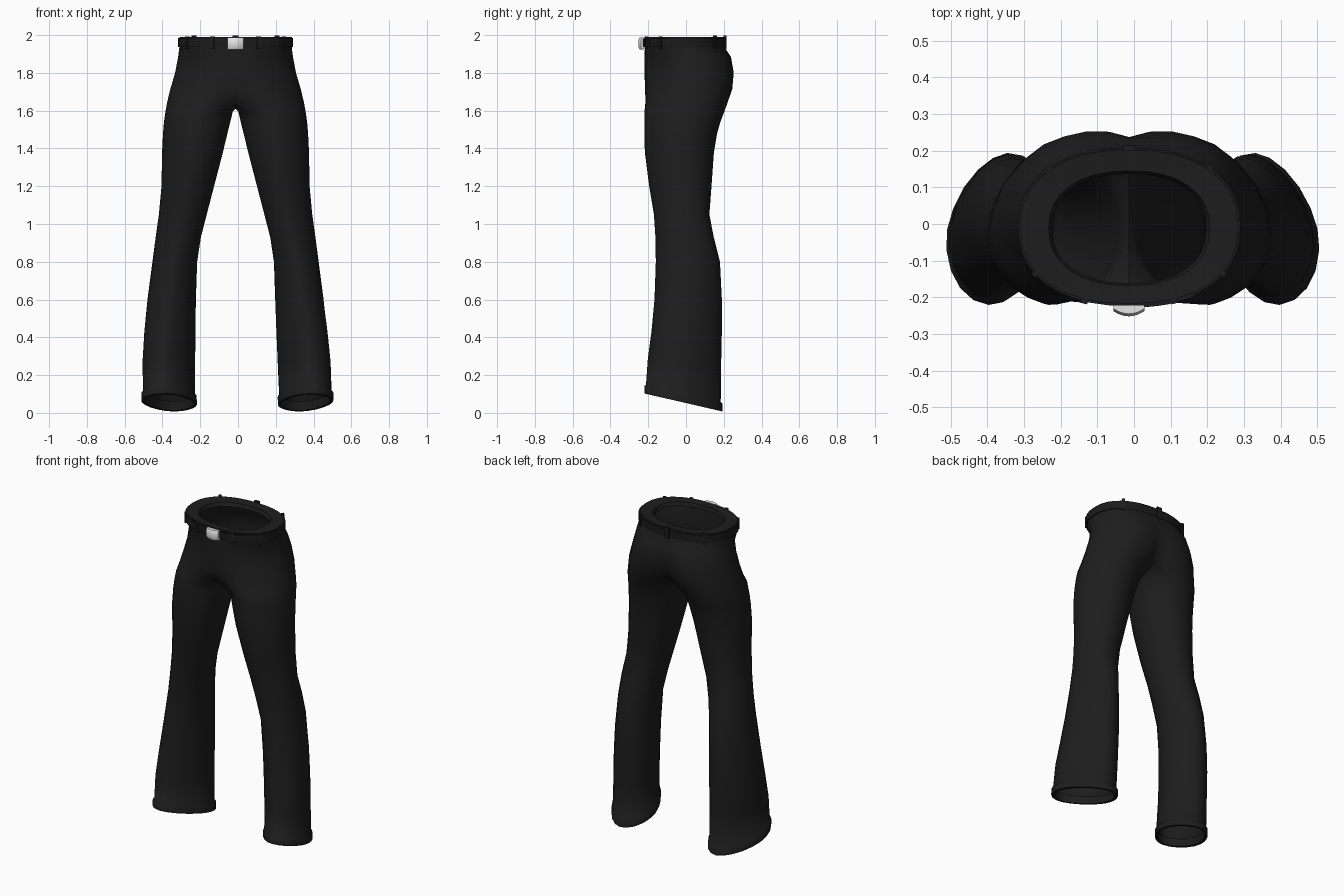
import bpy, bmesh, math

if "Cube" in bpy.data.objects:
    bpy.data.objects.remove(bpy.data.objects["Cube"])

def material(name, v):
    m = bpy.data.materials.new(name)
    m.diffuse_color = (v, v, v, 1)
    m.use_nodes = True
    m.node_tree.nodes["Principled BSDF"].inputs["Base Color"].default_value = m.diffuse_color
    return m

CLOTH = material("charcoal cloth", 0.0125)
BELT = material("black leather", 0.0105)
METAL = material("pale metal", 0.8)
N, M = 16, 7         # points on the outer arc, steps on the inner thigh

def finish(bm, name, mat, angle=40):
    me = bpy.data.meshes.new(name)
    bm.to_mesh(me)
    bm.free()
    ob = bpy.data.objects.new(name, me)
    bpy.context.collection.objects.link(ob)
    me.materials.append(mat)
    bpy.ops.object.select_all(action='DESELECT')
    ob.select_set(True)
    bpy.context.view_layer.objects.active = ob
    bpy.ops.object.shade_smooth_by_angle(angle=math.radians(angle))
    return ob

def spow(v, p):
    return math.copysign(abs(v) ** p, v)

def clamp(v):
    return min(1, max(0, v))

def shift(z):        # the hips sit slightly left of centre
    return -0.002 - 0.011 * clamp(z / 0.5)

# z, outer x, inner x (negative = halves overlap), front y, back y, hem tilt
ROWS = [
    (1.965, .210, -.210, -.162, .137, 0),
    (1.988, .220, -.220, -.168, .145, 0),
    (1.991, .298, -.298, -.218, .203, 0),
    (1.930, .298, -.298, -.218, .208, 0),
    (1.885, .304, -.200, -.220, .238, 0),
    (1.800, .320, -.140, -.220, .254, 0),
    (1.715, .345, -.100, -.217, .245, 0),
    (1.645, .362, -.060, -.215, .222, 0),
    (1.595, .371, .014, -.215, .203, 0),
    (1.540, .379, .027, -.215, .182, 0),
    (1.480, .384, .042, -.216, .165, 0),
    (1.380, .389, .066, -.213, .148, 0),
    (1.200, .392, .113, -.190, .135, 0),
    (1.050, .406, .152, -.165, .124, 0),
    (.930, .423, .183, -.157, .147, 0),
    (.800, .440, .203, -.155, .180, 0),
    (.600, .467, .210, -.162, .190, 0),
    (.430, .486, .214, -.178, .190, 0),
    (.270, .498, .218, -.197, .186, .4),
    (.100, .500, .222, -.212, .184, 1),
    (.092, .509, .214, -.221, .194, 1),
    (.052, .509, .214, -.221, .194, 1),
    (.052, .490, .230, -.203, .175, 1),
    (.100, .488, .232, -.200, .172, 1),
]
CROTCH = 7
FRONT_INNER = {4: -.304, 5: -.30, 6: -.25, 7: -.13}   # fuller, undivided front

# trousers: two mirrored halves lofted from the rows
bm = bmesh.new()
for s in (1, -1):
    rings = []
    for i, (z, xo, xi, yf, yb, tilt) in enumerate(ROWS):
        p = 0.88 if i < 4 else 0.96 if z > 0.9 else 1.08
        cy, d = (yf + yb) / 2, (yb - yf) / 2
        phi = (0.25 if s > 0 else 0.2) * clamp((0.9 - z) / 0.6)   # toes turn out

        def half(inner):
            cx, w = (xo + inner) / 2, (xo - inner) / 2
            a = math.radians(140)
            if i <= CROTCH:
                a = math.acos(-min(1, (max(cx, 0) / w) ** (1 / p)))
            return cx, w, a

        def point(t, cx, w):
            # front outer quarter of the thigh is less square
            q = 1.1 if 4 <= i < 15 and -math.pi / 2 <= t <= 0 else p
            return cx + w * spow(math.cos(t + phi), q), cy + d * spow(math.sin(t), q)

        front, back = half(FRONT_INNER.get(i, xi)), half(xi)
        pts = []
        for k in range(N + 1):
            cx, w, a = front if k < N / 2 else back
            x, y = point(a * (2 * k / N - 1), cx, w)
            if i <= CROTCH and k in (0, N):
                x = 0
            if k == 3 and 4 < i < 19:
                y -= 0.005                      # pressed front crease
            pts.append((x, y, z))
        if i >= CROTCH:
            cx, w, a = back
            for k in range(1, M):
                u = k / M
                if i == CROTCH:
                    y = pts[N][1] * (1 - u) + pts[0][1] * u
                    pts.append((0, y, z - 0.035 * math.sin(math.pi * u)))
                else:
                    pts.append((*point(a + (2 * math.pi - 2 * a) * u, cx, w), z))
        rings.append([bm.verts.new((s * x + shift(z), y, z0 - 0.23 * tilt * y))
                      for x, y, z0 in pts])
    for i in range(len(rings) - 1):
        up, lo = rings[i], rings[i + 1]
        for k in range(N if i < CROTCH else len(lo)):
            j = (k + 1) % len(lo)
            f = [up[k], lo[k], lo[j], up[j]]
            bm.faces.new(f if s > 0 else f[::-1])
bmesh.ops.remove_doubles(bm, verts=bm.verts, dist=0.0005)
finish(bm, "trousers", CLOTH, 60)

def waist(t, off):
    return (-0.013 + (0.298 + off) * spow(math.cos(t), 0.88),
            -0.0075 + (0.2105 + off) * spow(math.sin(t), 0.88))

def band(name, a0, a1, z0, z1, inner, outer, mat, steps):
    """Strip wrapped round the waist between two angles in degrees."""
    b = bmesh.new()
    cols = []
    for i in range(steps + 1):
        t = math.radians(a0 + (a1 - a0) * i / steps)
        cols.append([b.verts.new((*waist(t, o), z)) for o, z in
                     ((outer, z0), (outer, z1), (inner, z1), (inner, z0))])
    for c, e in zip(cols, cols[1:]):
        for k in range(4):
            b.faces.new((c[k], e[k], e[(k + 1) % 4], c[(k + 1) % 4]))
    if a1 - a0 < 360:
        b.faces.new(cols[0])
        b.faces.new(cols[-1][::-1])
    bmesh.ops.remove_doubles(b, verts=b.verts, dist=0.0001)
    bmesh.ops.recalc_face_normals(b, faces=b.faces)
    return finish(b, name, mat, 35)

# belt with its free end
band("belt", 0, 360, 1.936, 1.984, -0.006, 0.006, BELT, 40)
band("belt_end", -88, -57, 1.940, 1.980, 0.004, 0.010, BELT, 6)

# belt loops
for n, ang in enumerate((-111, -69, -146, -34, 90, 134, 46)):
    band("belt_loop_%d" % (n + 1), ang - 2, ang + 2, 1.926,
         1.999 if ang > 0 else 1.992, -0.004, 0.012, CLOTH, 1)

# buckle: plate bowed outward across its width
b = bmesh.new()
cols = []
for i in range(9):
    u = -1 + i / 4
    y = -0.252 + 0.014 * u * u
    x = -0.014 + 0.042 * u
    cols.append([b.verts.new(q) for q in (
        (x, -0.222, 1.925), (x, y + .007, 1.925), (x, y, 1.938),
        (x, y, 1.974), (x, y + .007, 1.988), (x, -0.222, 1.988))])
for c, e in zip(cols, cols[1:]):
    for k in range(6):
        b.faces.new((c[k], e[k], e[(k + 1) % 6], c[(k + 1) % 6]))
b.faces.new(cols[0])
b.faces.new(cols[-1][::-1])
bmesh.ops.recalc_face_normals(b, faces=b.faces)
finish(b, "buckle", METAL, 35)
